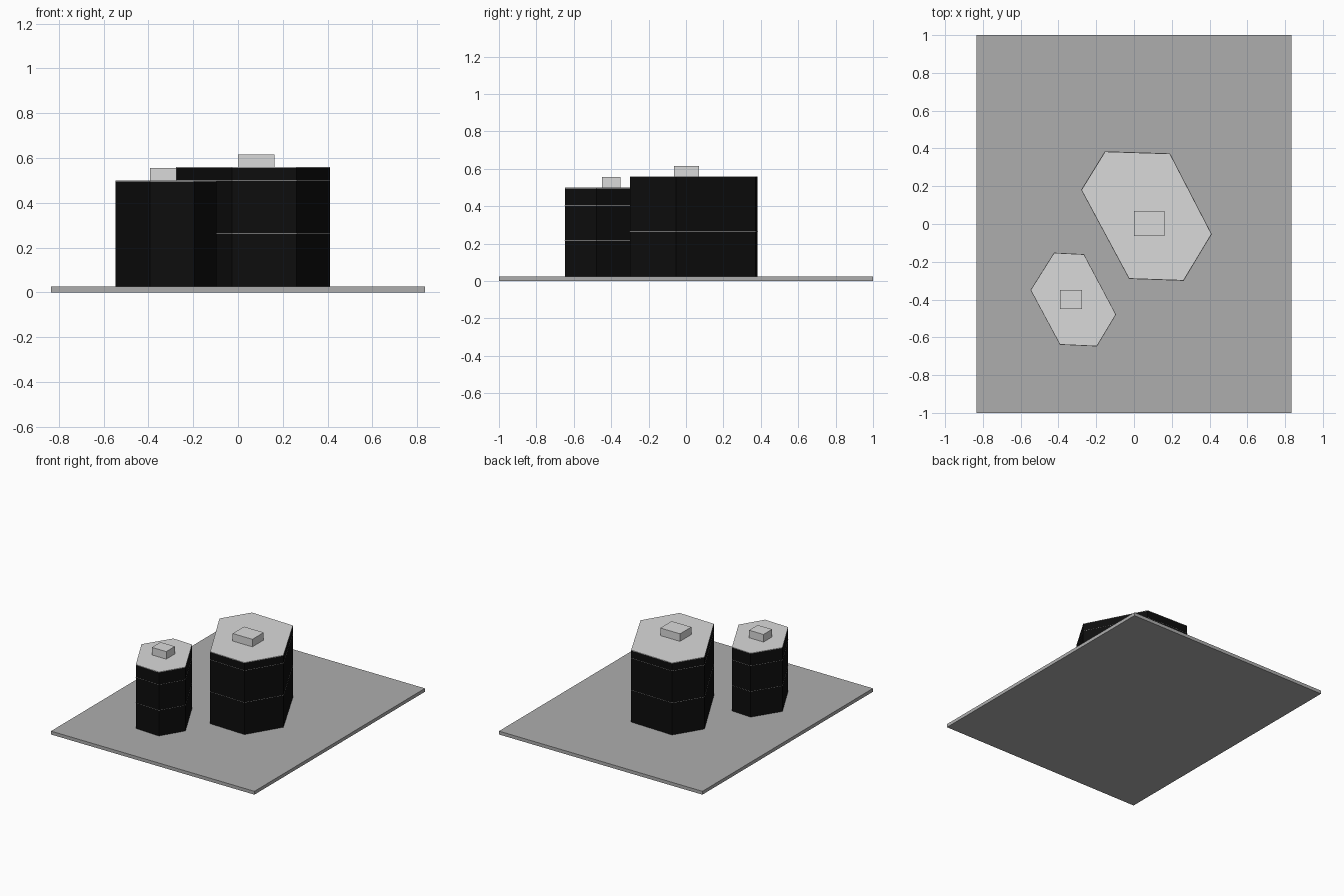
import bpy, bmesh

if "Cube" in bpy.data.objects:
    bpy.data.objects.remove(bpy.data.objects["Cube"])


def material(name, rgb):
    m = bpy.data.materials.new(name)
    m.diffuse_color = (*rgb, 1)
    m.use_nodes = True
    m.node_tree.nodes["Principled BSDF"].inputs["Base Color"].default_value = m.diffuse_color
    return m


PAVING = material("mid grey", (0.42, 0.42, 0.42))
ROOF = material("light grey", (0.70, 0.70, 0.70))
GLASS = material("near black", (0.004, 0.004, 0.004))


def prism(name, outline, z0, z1, mat, grow=1.0):
    """Extrude a flat outline from z0 to z1, optionally scaled about its centre."""
    cx = sum(p[0] for p in outline) / len(outline)
    cy = sum(p[1] for p in outline) / len(outline)
    bm = bmesh.new()
    face = bm.faces.new([bm.verts.new((cx + (x - cx) * grow, cy + (y - cy) * grow, z0))
                         for x, y in outline])
    top = bmesh.ops.extrude_face_region(bm, geom=[face])["geom"]
    bmesh.ops.translate(bm, vec=(0, 0, z1 - z0),
                        verts=[v for v in top if isinstance(v, bmesh.types.BMVert)])
    bmesh.ops.recalc_face_normals(bm, faces=bm.faces)
    mesh = bpy.data.meshes.new(name)
    bm.to_mesh(mesh)
    bm.free()
    mesh.materials.append(mat)
    ob = bpy.data.objects.new(name, mesh)
    bpy.context.collection.objects.link(ob)
    return ob


def rect(x0, x1, y0, y1):
    return [(x0, y0), (x1, y0), (x1, y1), (x0, y1)]


BASE_TOP = 0.025


def tower(name, outline, top, floors, unit):
    # Dark walls with a thin light roof
    prism(name + "_walls", outline, BASE_TOP, top - 0.004, GLASS)
    prism(name + "_roof", outline, top - 0.004, top, ROOF)
    # Hairline floor edges
    for i, z in enumerate(floors):
        prism(f"{name}_floor_edge_{i + 1}", outline, z, z + 0.001, ROOF, 1.006)
    # Rooftop plant box
    prism(name + "_roof_box", unit, top, top + 0.056, ROOF)


# Ground slab
prism("ground_slab", rect(-0.835, 0.835, -1, 1), 0, BASE_TOP, PAVING)

# Two irregular six-sided towers
tower("large_tower",
      [(-0.153, 0.383), (0.19, 0.372), (0.41, -0.053),
       (0.262, -0.299), (-0.026, -0.289), (-0.278, 0.18)],
      0.559, (0.263, 0.50), rect(0.0, 0.162, -0.063, 0.07))
tower("small_tower",
      [(-0.423, -0.153), (-0.265, -0.161), (-0.096, -0.479),
       (-0.197, -0.647), (-0.392, -0.638), (-0.547, -0.35)],
      0.499, (0.215, 0.405), rect(-0.392, -0.274, -0.45, -0.349))
